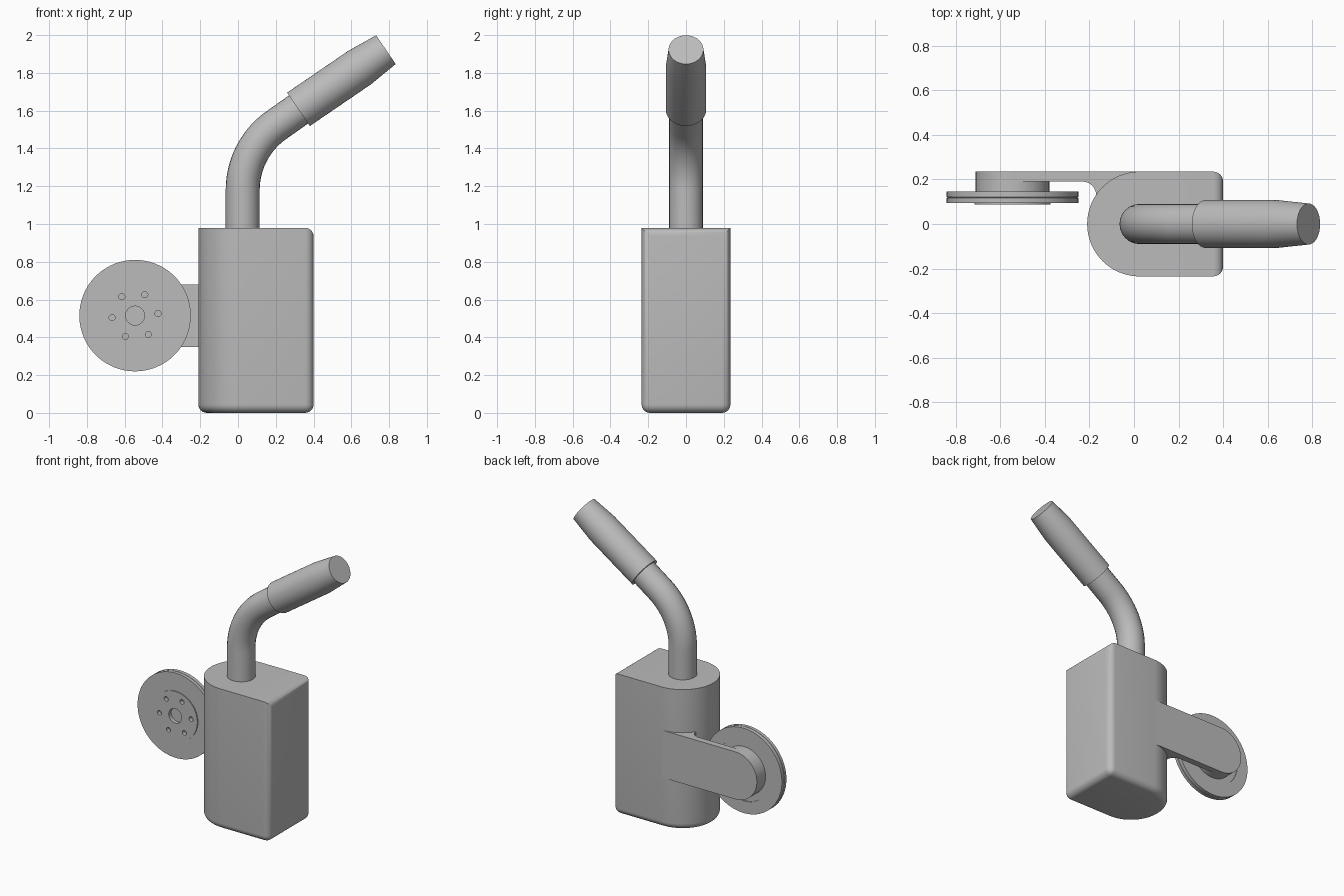
import bpy, bmesh
from math import sin, cos, pi, radians
from mathutils import Vector

old = bpy.data.objects.get("Cube")
if old:
    bpy.data.objects.remove(old)

grey = bpy.data.materials.new("plain grey")
grey.use_nodes = True
grey.diffuse_color = (0.5, 0.5, 0.5, 1)
grey.node_tree.nodes["Principled BSDF"].inputs["Base Color"].default_value = (0.5, 0.5, 0.5, 1)


def select(obj):
    bpy.ops.object.select_all(action='DESELECT')
    obj.select_set(True)
    bpy.context.view_layer.objects.active = obj


def finish(obj, angle=35):
    obj.data.materials.clear()
    obj.data.materials.append(grey)
    select(obj)
    bpy.ops.object.shade_smooth_by_angle(angle=radians(angle))


def make(name, bm):
    bmesh.ops.recalc_face_normals(bm, faces=bm.faces)
    mesh = bpy.data.meshes.new(name)
    bm.to_mesh(mesh)
    bm.free()
    obj = bpy.data.objects.new(name, mesh)
    bpy.context.collection.objects.link(obj)
    return obj


def prism(outline, low, high):
    """Extrude an xy outline from height low to height high."""
    bm = bmesh.new()
    face = bm.faces.new([bm.verts.new((x, y, low)) for x, y in outline])
    ext = bmesh.ops.extrude_face_region(bm, geom=[face])
    top = [g for g in ext["geom"] if isinstance(g, bmesh.types.BMVert)]
    bmesh.ops.translate(bm, verts=top, vec=(0, 0, high - low))
    return bm


def lathe(name, profile, centre, axis, steps=96):
    """Revolve (radius, distance) points around an axis through centre."""
    bm = bmesh.new()
    verts = [bm.verts.new((r, 0, h)) for r, h in profile]
    edges = [bm.edges.new(pair) for pair in zip(verts, verts[1:])]
    bmesh.ops.spin(bm, geom=verts + edges, cent=(0, 0, 0), axis=(0, 0, 1),
                   angle=2 * pi, steps=steps)
    bmesh.ops.remove_doubles(bm, verts=bm.verts, dist=0.0001)
    turn = Vector(axis).to_track_quat('Z', 'Y').to_matrix()
    bmesh.ops.transform(bm, matrix=turn.to_4x4(), verts=bm.verts)
    bmesh.ops.translate(bm, verts=bm.verts, vec=centre)
    return make(name, bm)


def combine(obj, other, operation):
    mod = obj.modifiers.new("combine", 'BOOLEAN')
    mod.operation, mod.object, mod.solver = operation, other, 'EXACT'
    select(obj)
    bpy.ops.object.modifier_apply(modifier=mod.name)
    bpy.data.objects.remove(other)


# Body: half-round block, rounded below and along its flat end
STEM_X, HALF, END, TOP = 0.025, 0.235, 0.40, 0.98
outline = [(STEM_X - HALF * sin(pi * i / 48), HALF * cos(pi * i / 48)) for i in range(49)]
bm = prism(outline + [(END, -HALF), (END, HALF)], 0, TOP)
rounded = [e for e in bm.edges
           if all(v.co.z < 0.01 for v in e.verts) or all(v.co.x > END - 0.01 for v in e.verts)]
bmesh.ops.bevel(bm, geom=rounded, offset=0.045, segments=6, profile=0.5, affect='EDGES')
finish(make("body", bm))

# Bent neck tube
BEND, BEND_Z, TURN = 0.42, 1.18, radians(55.7)
path = [(STEM_X, 0, 0.9)]
path += [(STEM_X + BEND * (1 - cos(TURN * i / 24)), 0, BEND_Z + BEND * sin(TURN * i / 24))
         for i in range(25)]
grip_start, grip_end = Vector((0.32, 0, 1.607)), Vector((0.783, 0, 1.923))
path.append(grip_start.lerp(grip_end, 0.1))
curve = bpy.data.curves.new("neck", 'CURVE')
curve.dimensions = '3D'
curve.bevel_depth, curve.bevel_resolution, curve.use_fill_caps = 0.09, 10, True
spline = curve.splines.new('POLY')
spline.points.add(len(path) - 1)
for point, co in zip(spline.points, path):
    point.co = (*co, 1)
neck = bpy.data.objects.new("neck", curve)
bpy.context.collection.objects.link(neck)
select(neck)
bpy.ops.object.convert(target='MESH')
finish(bpy.context.view_layer.objects.active)

# Tapered grip at the end of the neck
axis = grip_end - grip_start
length = axis.length
finish(lathe("grip", [(0, 0), (0.107, 0), (0.107, length * 0.7), (0.092, length), (0, length)],
             grip_start, axis, 64))

# Side arm with a fillet into the body and a round boss
WX, WZ, ARM = -0.545, 0.515, 0.165
fillet = [(-0.23 + 0.06 * sin(a), 0.13 + 0.06 * cos(a)) for a in [pi / 2 * i / 8 for i in range(9)]]
arm = make("arm", prism([(WX, HALF), (WX, 0.19)] + fillet + [(0.02, 0.13), (0.02, HALF)],
                        WZ - ARM, WZ + ARM))
boss = lathe("boss", [(0, 0), (ARM, 0), (ARM, 0.1), (0, 0.1)], (WX, HALF, WZ), (0, -1, 0))
combine(arm, boss, 'UNION')
finish(arm)

# Wheel: disc with a rim groove, raised hub plate and centre hole
wheel = lathe("wheel", [(0, 0.03), (0.05, 0.03), (0.05, 0.057), (0.17, 0.057), (0.17, 0.05),
                        (0.295, 0.05), (0.295, 0.028), (0.29, 0.026), (0.295, 0.024),
                        (0.295, 0), (0.21, 0), (0.21, 0.006), (0, 0.006)],
              (WX, 0.145, WZ), (0, -1, 0))
for i in range(6):
    a = radians(5 + 60 * i)
    hole = lathe("bolt_hole_cutter", [(0, 0), (0.016, 0), (0.016, 0.05), (0, 0.05)],
                 (WX + 0.122 * cos(a), 0.115, WZ + 0.122 * sin(a)), (0, -1, 0), 24)
    combine(wheel, hole, 'DIFFERENCE')
finish(wheel)
